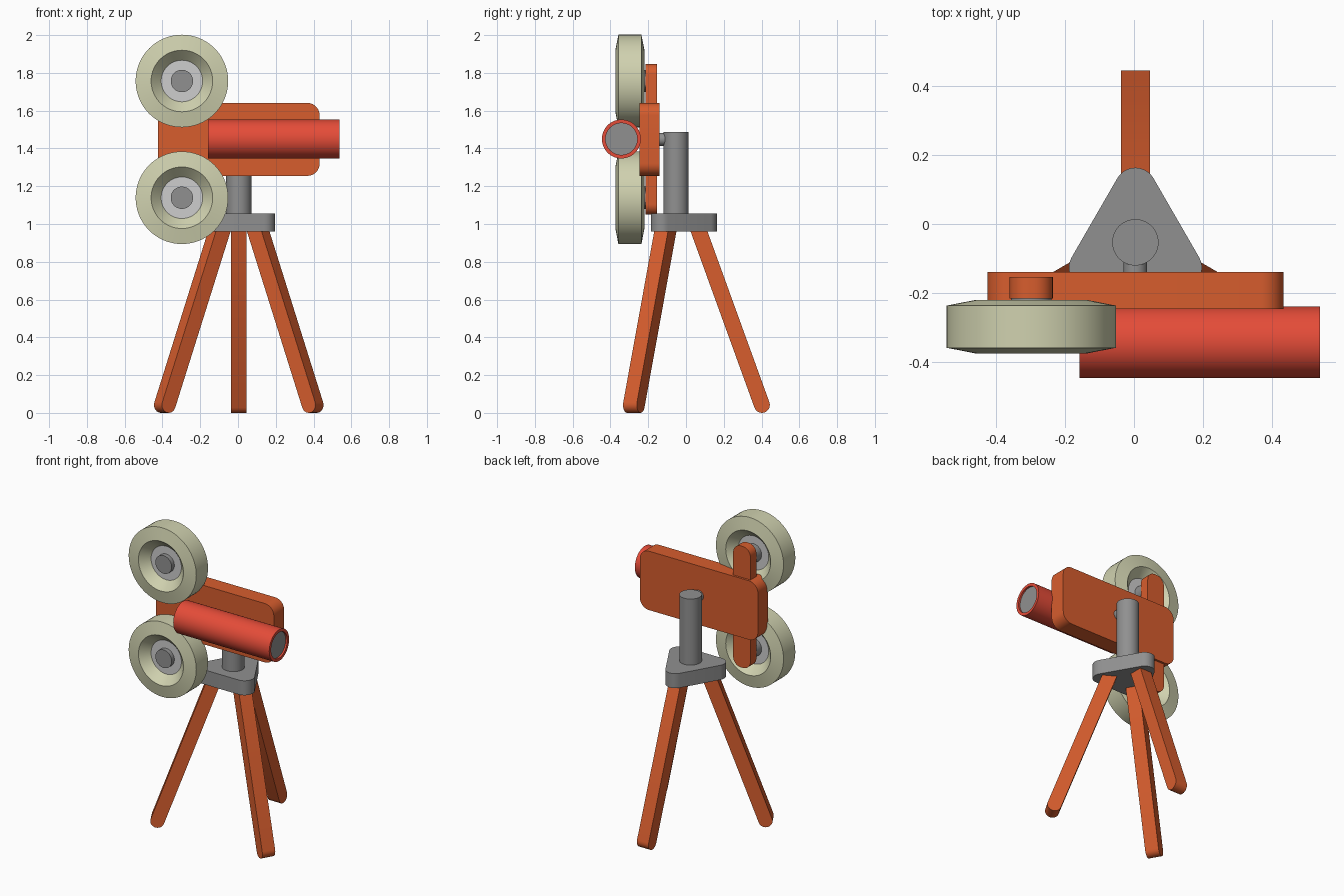
import bpy, bmesh, math
from mathutils import Matrix, Vector

if "Cube" in bpy.data.objects:
    bpy.data.objects.remove(bpy.data.objects["Cube"])


def material(name, rgb):
    m = bpy.data.materials.new(name)
    m.diffuse_color = (*rgb, 1)
    m.use_nodes = True
    m.node_tree.nodes["Principled BSDF"].inputs["Base Color"].default_value = m.diffuse_color
    return m


ORANGE = material("burnt orange", (0.68, 0.11, 0.027))
RED = material("red", (0.78, 0.072, 0.04))
CREAM = material("cream", (0.63, 0.64, 0.43))
GRAY = material("mid gray", (0.28, 0.28, 0.28))
LIGHT = material("light gray", (0.61, 0.61, 0.61))

CX, CY = 0.004, -0.05          # tripod axis
UPRIGHT = Matrix.Rotation(math.pi / 2, 4, 'X')    # local z -> -y, local y -> z


def finish(name, bm, mats):
    bmesh.ops.recalc_face_normals(bm, faces=bm.faces)
    me = bpy.data.meshes.new(name)
    bm.to_mesh(me)
    bm.free()
    for m in mats:
        me.materials.append(m)
    me.shade_smooth()
    me.set_sharp_from_angle(angle=math.radians(30))
    ob = bpy.data.objects.new(name, me)
    bpy.context.collection.objects.link(ob)
    return ob


def prism(name, centres, r, depth, matrix, mat, steps=10):
    """Rounded convex outline (arcs of radius r on anticlockwise centres), extruded."""
    bm = bmesh.new()
    pts = [Vector(c) for c in centres]
    loop = []
    for i, p in enumerate(pts):
        a, b = p - pts[i - 1], pts[(i + 1) % len(pts)] - p
        a0 = math.atan2(a.y, a.x) - math.pi / 2
        turn = (math.atan2(b.y, b.x) - math.pi / 2 - a0) % (2 * math.pi)
        for k in range(steps + 1):
            t = a0 + turn * k / steps
            loop.append(bm.verts.new((p.x + r * math.cos(t), p.y + r * math.sin(t), 0)))
    face = bm.faces.new(loop)
    ext = bmesh.ops.extrude_face_region(bm, geom=[face], use_keep_orig=True)
    bmesh.ops.translate(bm, vec=(0, 0, depth),
                        verts=[v for v in ext["geom"] if isinstance(v, bmesh.types.BMVert)])
    bm.transform(matrix)
    return finish(name, bm, [mat])


def lathe(name, profile, matrix, mats, bands=None, closed=False, n=64):
    """Spin (radius, height) points about local z; bands gives a material per band."""
    bm = bmesh.new()
    rings = [[bm.verts.new((r * math.cos(2 * math.pi * k / n), r * math.sin(2 * math.pi * k / n), h))
              for k in range(n)] for r, h in profile]
    if closed:
        rings.append(rings[0])
    for i in range(len(rings) - 1):
        for k in range(n):
            j = (k + 1) % n
            f = bm.faces.new((rings[i][k], rings[i][j], rings[i + 1][j], rings[i + 1][k]))
            f.material_index = bands[i] if bands else 0
    bmesh.ops.remove_doubles(bm, verts=bm.verts, dist=1e-5)
    bm.transform(matrix)
    return finish(name, bm, mats)


def rod(name, r, h0, h1, matrix, mat):
    return lathe(name, [(0, h0), (r, h0), (r, h1), (0, h1)], matrix, [mat], n=48)


def box_centres(x0, x1, y0, y1, r):
    return [(x0 + r, y0 + r), (x1 - r, y0 + r), (x1 - r, y1 - r), (x0 + r, y1 - r)]


# tripod: three legs, triangular head plate, post and pivot
for i, label in enumerate(("rear", "left", "right")):
    ang = math.radians(90 + 120 * i)
    place = (Matrix.Translation((CX, CY, 0)) @ Matrix.Rotation(ang, 4, 'Z')
             @ Matrix.Translation((0, 0.042, 0)) @ UPRIGHT)
    prism(label + "_leg", [(0.452, 0.042), (0.112, 0.98)], 0.042, 0.084, place, ORANGE)

corners = [(0.153 * math.cos(math.radians(a)), 0.153 * math.sin(math.radians(a)))
           for a in (90, 210, 330)]
prism("head_plate", corners, 0.06, 0.095, Matrix.Translation((CX, CY, 0.96)), GRAY)
rod("post", 0.067, 1.0, 1.488, Matrix.Translation((CX, CY - 0.003, 0)), GRAY)
rod("pivot", 0.034, 0.0, 0.11, Matrix.Translation((CX, CY, 1.448)) @ UPRIGHT, GRAY)

# camera body and reel arm
prism("camera_body", box_centres(-0.424, 0.432, 1.255, 1.641, 0.065), 0.065, 0.107,
      Matrix.Translation((0, -0.139, 0)) @ UPRIGHT, ORANGE)
prism("reel_arm", box_centres(-0.36, -0.235, 1.05, 1.846, 0.055), 0.055, 0.062,
      Matrix.Translation((0, -0.153, 0)) @ UPRIGHT, ORANGE)

# lens tube with recessed glass disc
lathe("lens_tube",
      [(0, -0.158), (0.103, -0.158), (0.103, 0.538), (0.084, 0.538), (0.084, 0.526), (0, 0.526)],
      Matrix.Translation((0, -0.342, 1.45)) @ Matrix.Rotation(math.pi / 2, 4, 'Y'),
      [RED, GRAY], [0, 0, 0, 0, 1])

# film reels: chamfered ring with conical recesses, light hub disc, axle
ring = [(0.11, 0.022), (0.163, 0.077), (0.245, 0.061),
        (0.245, -0.061), (0.163, -0.077), (0.11, -0.022)]
for label, z in (("upper", 1.757), ("lower", 1.139)):
    place = Matrix.Translation((-0.297, -0.297, z)) @ UPRIGHT
    lathe(label + "_reel", ring, place, [CREAM], closed=True, n=72)
    rod(label + "_reel_hub", 0.1105, -0.022, 0.022, place, LIGHT)
    rod(label + "_reel_axle", 0.059, -0.09, 0.05, place, GRAY)
